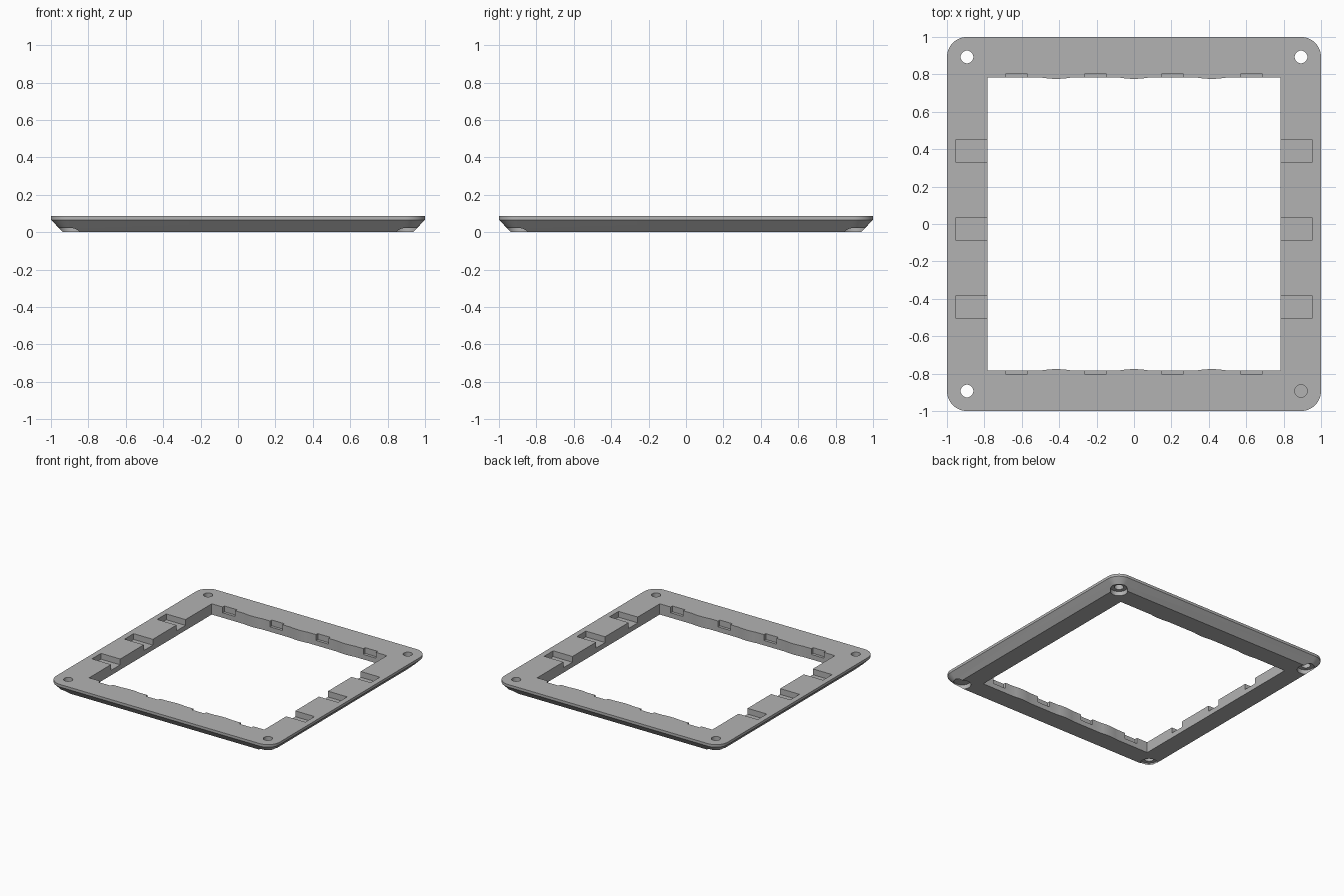
import bpy, bmesh, math

if "Cube" in bpy.data.objects:
    bpy.data.objects.remove(bpy.data.objects["Cube"])

TOP = 0.087        # frame thickness
RIM = 0.066        # height where the bevelled underside meets the rim
INNER = 0.783      # half width of the opening
HOLE = 0.893       # screw hole offset from the centre
FLOOR = 0.04       # floor height of pockets and notches

grey = bpy.data.materials.new("matte_grey")
grey.use_nodes = True
colour = (0.45, 0.45, 0.45, 1)
grey.diffuse_color = colour
grey.node_tree.nodes["Principled BSDF"].inputs["Base Color"].default_value = colour


def loft(name, layers):
    """Solid skinned through (outline, z) layers that share a point count."""
    bm = bmesh.new()
    rings = [[bm.verts.new((x, y, z)) for x, y in outline] for outline, z in layers]
    n = len(rings[0])
    for low, high in zip(rings, rings[1:]):
        for i in range(n):
            j = (i + 1) % n
            bm.faces.new((low[i], low[j], high[j], high[i]))
    bm.faces.new(rings[0][::-1])
    bm.faces.new(rings[-1])
    bmesh.ops.recalc_face_normals(bm, faces=bm.faces)
    mesh = bpy.data.meshes.new(name)
    bm.to_mesh(mesh)
    bm.free()
    mesh.materials.append(grey)
    obj = bpy.data.objects.new(name, mesh)
    bpy.context.collection.objects.link(obj)
    return obj


def rounded_square(half, steps=12):
    """Square outline whose corner arcs are centred on the screw holes."""
    radius = half - HOLE
    points = []
    for k, (sx, sy) in enumerate([(1, 1), (-1, 1), (-1, -1), (1, -1)]):
        for i in range(steps + 1):
            a = math.pi / 2 * (k + i / steps)
            points.append((sx * HOLE + radius * math.cos(a), sy * HOLE + radius * math.sin(a)))
    return points


def circle(cx, cy, radius, n=32):
    return [(cx + radius * math.cos(math.tau * i / n), cy + radius * math.sin(math.tau * i / n))
            for i in range(n)]


def rectangle(x0, x1, y0, y1):
    return [(x0, y0), (x1, y0), (x1, y1), (x0, y1)]


def opening_outline():
    """Square opening with three shallow bulges on the front and back walls."""
    front = [(-INNER, -INNER)]
    for cx in (-0.415, 0, 0.415):
        for i in range(9):
            t = i / 4 - 1
            front.append((cx + 0.08 * t, -INNER + 0.007 * (1 - t * t)))
    front.append((INNER, -INNER))
    return front + [(-x, -y) for x, y in front]


# Frame body: bevelled underside and short vertical rim
frame = loft("frame", [(rounded_square(0.935), 0), (rounded_square(1), RIM),
                       (rounded_square(1), TOP)])


def cut(outline, z0, z1):
    cutter = loft("cutter", [(outline, z0), (outline, z1)])
    cutter.hide_render = True
    mod = frame.modifiers.new("cut", "BOOLEAN")
    mod.operation = "DIFFERENCE"
    mod.solver = "EXACT"
    mod.object = cutter
    bpy.ops.object.modifier_apply(modifier=mod.name)
    bpy.data.objects.remove(cutter)


bpy.context.view_layer.objects.active = frame
frame.select_set(True)

# Central opening
cut(opening_outline(), -0.1, 0.2)

# Screw holes with counterbores from below
for sx in (-1, 1):
    for sy in (-1, 1):
        cut(circle(sx * HOLE, sy * HOLE, 0.034), -0.1, 0.2)
        cut(circle(sx * HOLE, sy * HOLE, 0.064), -0.1, 0.035)

# Side pockets, open at the top and towards the opening
for cy in (0.39, -0.027, -0.444):
    for x0, x1 in ((-0.955, -0.7), (0.7, 0.955)):
        cut(rectangle(x0, x1, cy - 0.058, cy + 0.058), FLOOR, 0.2)

# Small clip notches in the front and back walls
for cx in (-0.629, -0.206, 0.206, 0.629):
    for y0, y1 in ((-0.805, -0.7), (0.7, 0.805)):
        cut(rectangle(cx - 0.056, cx + 0.056, y0, y1), FLOOR, 0.2)

bpy.ops.object.shade_smooth_by_angle(angle=math.radians(25))
